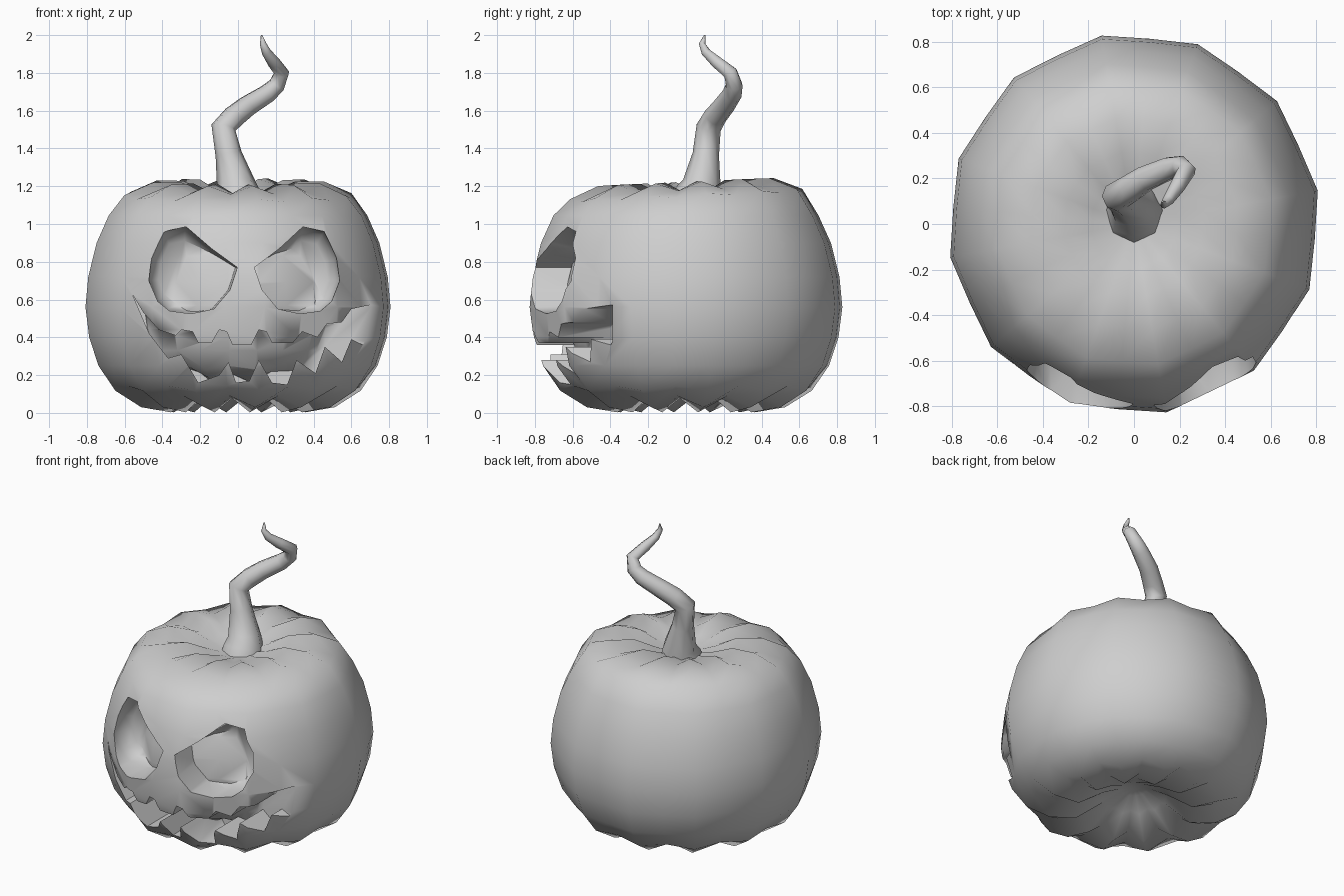
import bpy, bmesh, math
from mathutils import Matrix

if "Cube" in bpy.data.objects:
    bpy.data.objects.remove(bpy.data.objects["Cube"], do_unlink=True)

grey = bpy.data.materials.new("plain_grey")
grey.use_nodes = True
grey.diffuse_color = (0.62, 0.62, 0.62, 1)
grey.node_tree.nodes["Principled BSDF"].inputs["Base Color"].default_value = (0.62, 0.62, 0.62, 1)


def add_object(name, bm):
    bmesh.ops.recalc_face_normals(bm, faces=bm.faces)
    mesh = bpy.data.meshes.new(name)
    bm.to_mesh(mesh)
    bm.free()
    mesh.materials.append(grey)
    obj = bpy.data.objects.new(name, mesh)
    bpy.context.collection.objects.link(obj)
    return obj


def activate(obj):
    bpy.ops.object.select_all(action='DESELECT')
    obj.select_set(True)
    bpy.context.view_layer.objects.active = obj


def combine(target, tool, operation):
    activate(target)
    mod = target.modifiers.new("cut", 'BOOLEAN')
    mod.operation = operation
    mod.solver = 'EXACT'
    mod.object = tool
    bpy.ops.object.modifier_apply(modifier=mod.name)
    bpy.data.objects.remove(tool, do_unlink=True)


# Gourd profile from bottom to top: radius, height, lobe depth
PROFILE = [(0.08, 0.17, 0.0), (0.20, 0.12, 0.012), (0.36, 0.04, 0.037),
           (0.52, 0.06, 0.03), (0.66, 0.13, 0.012), (0.75, 0.25, 0),
           (0.80, 0.40, 0), (0.82, 0.56, 0), (0.805, 0.72, 0), (0.76, 0.90, 0),
           (0.695, 1.045, 0), (0.61, 1.15, 0.008), (0.46, 1.20, 0.022),
           (0.31, 1.20, 0.024), (0.19, 1.165, 0.01), (0.09, 1.14, 0)]
LOBES = 12
DEPTH = 1.025


def gourd(name, scale=1.0):
    bm = bmesh.new()
    rings = []
    for r, z, lobe in PROFILE:
        ring = []
        for i in range(LOBES * 2):
            a = math.radians(100) + math.pi * i / LOBES
            ridge = i % 2 == 0
            rad = r if ridge else r * 0.972
            x, y = rad * math.cos(a), DEPTH * rad * math.sin(a)
            lift = (lobe if ridge else -lobe) * (1 if z > 0.6 else -1)
            # The top leans slightly forward
            if z > 1.1:
                lift += 0.045 * y
            ring.append(bm.verts.new((x, y, z + lift)))
        rings.append(ring)
    n = LOBES * 2
    for low, high in zip(rings, rings[1:]):
        for i in range(n):
            j = (i + 1) % n
            bm.faces.new((low[i], low[j], high[j], high[i]))
    for ring, z in ((rings[0], 0.18), (rings[-1], 1.13)):
        pole = bm.verts.new((0, 0, z))
        for i in range(n):
            bm.faces.new((ring[i], ring[(i + 1) % n], pole))
    # Scale about the middle of the gourd
    for v in bm.verts:
        v.co.x *= scale
        v.co.y *= scale
        v.co.z = 0.6 + (v.co.z - 0.6) * scale
    return add_object(name, bm)


def cutter(name, outline, layers, turn=0.0):
    """Loft an outline through layers of (depth, size), front to back."""
    bm = bmesh.new()
    n = len(outline)
    cx = sum(x for x, z in outline) / n
    cz = sum(z for x, z in outline) / n
    rings = [[bm.verts.new((cx + (x - cx) * s, y, cz + (z - cz) * s)) for x, z in outline]
             for y, s in layers]
    for front, back in zip(rings, rings[1:]):
        for i in range(n):
            j = (i + 1) % n
            bm.faces.new((front[i], front[j], back[j], back[i]))
    bm.faces.new(rings[0])
    bm.faces.new(rings[-1])
    bmesh.ops.rotate(bm, verts=bm.verts, matrix=Matrix.Rotation(turn, 3, 'Z'))
    obj = add_object(name, bm)
    obj.hide_render = True
    return obj


body = gourd("pumpkin_body")

# Slanted bowl-shaped eye sockets, mirrored about the slightly turned face
EYE = [(0.045, 0.77), (0.18, 0.87), (0.31, 0.985), (0.425, 0.96), (0.49, 0.82),
       (0.505, 0.70), (0.46, 0.59), (0.40, 0.54), (0.29, 0.525), (0.17, 0.55),
       (0.085, 0.65)]
for side in (1, -1):
    socket = cutter("eye_cutter", [(side * x, z) for x, z in EYE],
                    [(-1.0, 1.0), (-0.60, 1.0), (-0.55, 0.92), (-0.50, 0.72)],
                    math.radians(3))
    combine(body, socket, 'DIFFERENCE')

# Grinning mouth with square upper teeth and pointed lower teeth
UPPER = [(-0.56, 0.63), (-0.50, 0.53), (-0.42, 0.44), (-0.33, 0.41), (-0.30, 0.44),
         (-0.24, 0.43), (-0.21, 0.37), (-0.14, 0.37), (-0.10, 0.44), (-0.06, 0.43),
         (-0.03, 0.36), (0.07, 0.36), (0.11, 0.44), (0.15, 0.43), (0.18, 0.37),
         (0.29, 0.37), (0.34, 0.43), (0.42, 0.40), (0.47, 0.47), (0.55, 0.48),
         (0.60, 0.55), (0.74, 0.58)]
LOWER = [(0.74, 0.48), (0.66, 0.36), (0.60, 0.39), (0.55, 0.27), (0.46, 0.35),
         (0.41, 0.21), (0.31, 0.28), (0.26, 0.15), (0.18, 0.16), (0.11, 0.28),
         (0.06, 0.17), (-0.01, 0.16), (-0.05, 0.27), (-0.10, 0.20), (-0.21, 0.16),
         (-0.30, 0.31), (-0.37, 0.29), (-0.47, 0.42)]
mouth = cutter("mouth_cutter", UPPER + LOWER, [(-1.1, 1.0), (-0.39, 1.0)])
combine(body, mouth, 'DIFFERENCE')

# Inner flesh closes the back of the mouth
combine(body, gourd("inner_flesh", 0.77), 'UNION')
activate(body)
bpy.ops.object.shade_smooth_by_angle(angle=math.radians(62))

# Twisted tapering stem: x, y, z, radius
STEM = [(0, 0.045, 1.09, 0.135), (0, 0.06, 1.15, 0.125), (-0.01, 0.085, 1.21, 0.103),
        (-0.05, 0.105, 1.37, 0.07), (-0.077, 0.12, 1.51, 0.066),
        (-0.02, 0.155, 1.57, 0.062), (0.05, 0.20, 1.625, 0.058),
        (0.155, 0.245, 1.69, 0.052), (0.205, 0.255, 1.735, 0.046),
        (0.232, 0.235, 1.80, 0.04), (0.19, 0.165, 1.855, 0.034),
        (0.15, 0.105, 1.91, 0.025), (0.132, 0.085, 1.955, 0.017),
        (0.125, 0.10, 2.0, 0.004)]
curve = bpy.data.curves.new("stem", 'CURVE')
curve.dimensions = '3D'
curve.bevel_depth = 1.0
curve.bevel_resolution = 2
curve.use_fill_caps = True
spline = curve.splines.new('POLY')
spline.points.add(len(STEM) - 1)
for point, (x, y, z, r) in zip(spline.points, STEM):
    point.co = (x, y, z, 1)
    point.radius = r
curve.materials.append(grey)
stem = bpy.data.objects.new("stem", curve)
bpy.context.collection.objects.link(stem)
activate(stem)
bpy.ops.object.convert(target='MESH')
bpy.ops.object.shade_smooth_by_angle(angle=math.radians(60))
